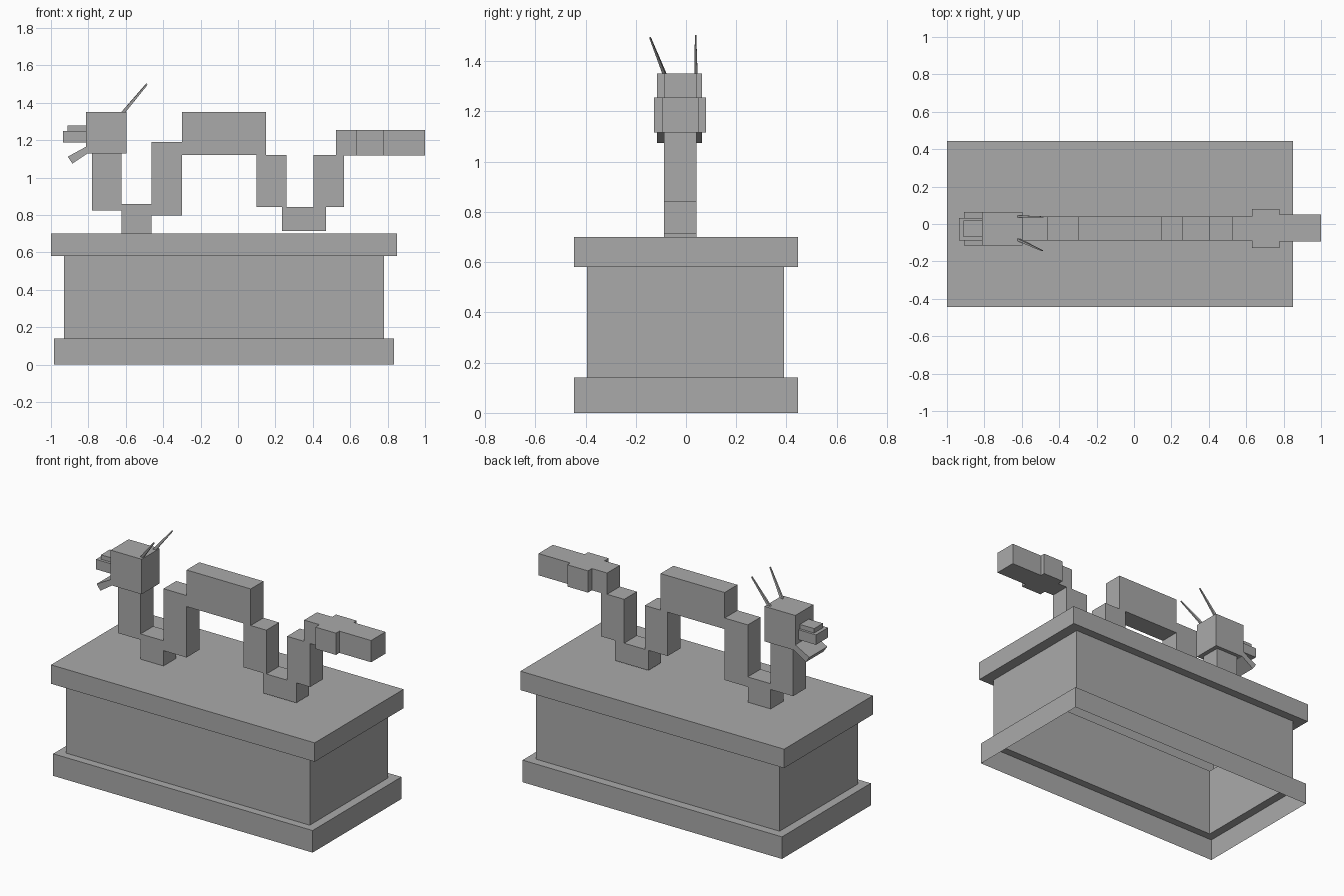
import bpy, bmesh
from mathutils import Vector

cube = bpy.data.objects.get("Cube")
if cube:
    bpy.data.objects.remove(cube, do_unlink=True)

GREY = 0.4
stone = bpy.data.materials.new("grey stone")
stone.use_nodes = True
stone.diffuse_color = (GREY, GREY, GREY, 1)
stone.node_tree.nodes["Principled BSDF"].inputs["Base Color"].default_value = (GREY, GREY, GREY, 1)


def finish(name, bm):
    mesh = bpy.data.meshes.new(name)
    bm.to_mesh(mesh)
    bm.free()
    mesh.materials.append(stone)
    obj = bpy.data.objects.new(name, mesh)
    bpy.context.collection.objects.link(obj)
    return obj


def loft(name, rings, cap_start=True, cap_end=True):
    """Join four-point rings with side faces and optional end caps."""
    bm = bmesh.new()
    loops = [[bm.verts.new(p) for p in ring] for ring in rings]
    for a, b in zip(loops, loops[1:]):
        for i in range(4):
            j = (i + 1) % 4
            bm.faces.new((a[i], a[j], b[j], b[i]))
    if cap_start:
        bm.faces.new(loops[0][::-1])
    if cap_end:
        bm.faces.new(loops[-1])
    bmesh.ops.recalc_face_normals(bm, faces=bm.faces)
    return finish(name, bm)


def rect(x, y, z):
    return [(x[0], y[0], z), (x[1], y[0], z), (x[1], y[1], z), (x[0], y[1], z)]


def box(name, x, y, z):
    return loft(name, [rect(x, y, z[0]), rect(x, y, z[1])])


# Pedestal: one hollow stepped shell, open underneath
foot = (-0.985, 0.835), (-0.445, 0.445)
body = (-0.93, 0.78), (-0.395, 0.39)
slab = (-1.0, 0.85), (-0.445, 0.445)
loft("pedestal", [rect(*foot, 0), rect(*foot, 0.14), rect(*body, 0.14),
                  rect(*body, 0.58), rect(*slab, 0.58), rect(*slab, 0.70)],
     cap_start=False)

# Serpent body, from neck to tail
width = (-0.087, 0.041)
for name, x, z in [
    ("neck", (-0.78, -0.623), (0.823, 1.13)),
    ("front_low_coil", (-0.623, -0.462), (0.70, 0.86)),
    ("arch_front_leg", (-0.462, -0.30), (0.797, 1.19)),
    ("arch", (-0.30, 0.15), (1.12, 1.352)),
    ("arch_rear_leg", (0.10, 0.26), (0.842, 1.12)),
    ("rear_low_coil", (0.235, 0.47), (0.715, 0.842)),
    ("tail_riser", (0.405, 0.567), (0.842, 1.12)),
    ("tail_base", (0.525, 0.632), (1.117, 1.255)),
]:
    box(name, x, width, z)
box("tail_bulge", (0.632, 0.777), (-0.128, 0.08), (1.117, 1.255))
box("tail_tip", (0.777, 1.0), (-0.094, 0.05), (1.117, 1.255))

# Head and snout
box("head", (-0.812, -0.595), (-0.116, 0.064), (1.13, 1.352))
box("snout", (-0.935, -0.812), (-0.088, 0.033), (1.187, 1.25))
box("nose_ridge", (-0.912, -0.812), (-0.07, 0.018), (1.25, 1.278))

# Open lower jaw, slanting down
jaw = [(-0.91, 1.112), (-0.885, 1.075), (-0.80, 1.132), (-0.80, 1.172)]
loft("jaw", [[(x, y, z) for x, z in jaw] for y in (-0.116, 0.064)])


# Thin tapering horns, leaning back
def horn(name, base, tip):
    base, tip = Vector(base), Vector(tip)
    along = (tip - base).normalized()
    side = along.cross(Vector((0, 1, 0))).normalized()
    other = along.cross(side)
    rings = []
    for p, r in ((base, 0.009), (tip, 0.004)):
        rings.append([p + side * r * a + other * r * 0.7 * b
                      for a, b in ((-1, -1), (1, -1), (1, 1), (-1, 1))])
    loft(name, rings)


horn("left_horn", (-0.617, 0.04, 1.345), (-0.487, 0.038, 1.502))
horn("right_horn", (-0.617, -0.084, 1.345), (-0.49, -0.143, 1.494))
